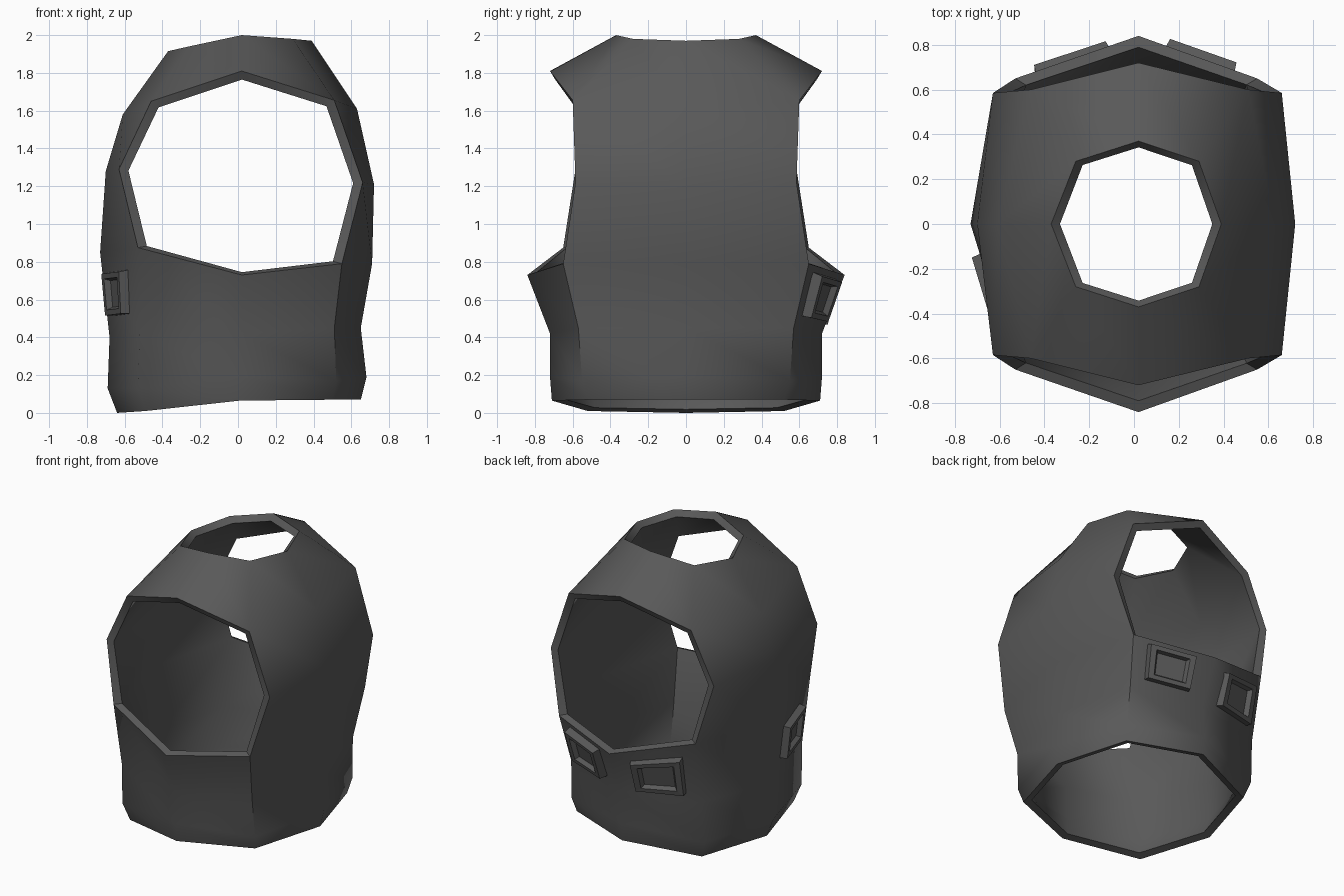
import bpy, bmesh
from mathutils import Vector

if "Cube" in bpy.data.objects:
    bpy.data.objects.remove(bpy.data.objects["Cube"])

mat = bpy.data.materials.new("dark grey fabric")
mat.diffuse_color = (0.1, 0.1, 0.1, 1)
mat.use_nodes = True
mat.node_tree.nodes["Principled BSDF"].inputs["Base Color"].default_value = mat.diffuse_color


def make(name, verts, faces):
    me = bpy.data.meshes.new(name)
    me.from_pydata([tuple(v) for v in verts], [], faces)
    ob = bpy.data.objects.new(name, me)
    bpy.context.collection.objects.link(ob)
    me.materials.append(mat)
    bpy.ops.object.select_all(action='DESELECT')
    ob.select_set(True)
    bpy.context.view_layer.objects.active = ob
    return ob


# Each level: right middle, right corner, tip (under/over arm), left corner, left middle
levels = [
    [(.39, 0, 1.97), (.29, .28, 1.98), (.02, .37, 2.0), (-.26, .28, 1.94), (-.37, 0, 1.915)],   # neck
    [(.63, 0, 1.61), (.51, .60, 1.655), (.02, .72, 1.81), (-.46, .60, 1.65), (-.61, 0, 1.58)],  # shoulder
    [(.72, 0, 1.21), (.66, .585, 1.22), None, (-.63, .585, 1.29), (-.70, 0, 1.28)],             # chest
    [(.71, 0, .79), (.55, .65, .79), (.02, .84, .73), (-.53, .65, .875), (-.73, 0, .85)],       # under arm
    [(.65, 0, .45), (.51, .57, .45), (.02, .72, .42), (-.52, .57, .42), (-.68, 0, .40)],        # waist
    [(.68, 0, .19), (.52, .55, .17), (.01, .72, .19), (-.53, .55, .13), (-.69, 0, .13)],        # hip
    [(.65, 0, .07), (.50, .52, .07), (.01, .71, .065), (-.49, .52, .01), (-.64, 0, .0)],        # hem
]


def ring(level):
    mirrored = [p and (p[0], -p[1], p[2]) for p in level[3:0:-1]]
    return level + mirrored


# Vest shell: bridge the rings, leaving the arm holes open
rings = [ring(l) for l in levels]
verts, index, faces = [], {}, []
for r, pts in enumerate(rings):
    for i, p in enumerate(pts):
        if p:
            index[r, i] = len(verts)
            verts.append(p)
for r in range(len(rings) - 1):
    for i in range(8):
        j = (i + 1) % 8
        keys = [(r, i), (r + 1, i), (r + 1, j), (r, j)]
        if all(k in index for k in keys):
            faces.append([index[k] for k in keys])
vest = make("vest_shell", verts, faces)
sol = vest.modifiers.new("thickness", 'SOLIDIFY')
sol.thickness = 0.05
sol.offset = -1
sol.use_even_offset = True
bpy.ops.object.modifier_apply(modifier=sol.name)
bpy.ops.object.shade_smooth_by_angle(angle=0.95)


# Pockets: tapered frames with a recessed middle, laid on a wall panel
def pocket(name, seg, u0, u1, v0, v1, height=0.05):
    a, b = Vector(rings[3][seg]), Vector(rings[3][(seg + 1) % 8])
    d, c = Vector(rings[4][seg]), Vector(rings[4][(seg + 1) % 8])
    n = (c - a).cross(b - d).normalized()
    if n.dot(Vector((a.x + c.x, a.y + c.y, 0))) < 0:
        n = -n

    def loop(inset, h):
        out = []
        for u, v, su, sv in ((u0, v0, 1, 1), (u0, v1, 1, -1), (u1, v1, -1, -1), (u1, v0, -1, 1)):
            u += su * inset * (u1 - u0)
            v += sv * inset * (v1 - v0)
            p = a.lerp(b, u).lerp(d.lerp(c, u), v)
            out.append(p + n * h)
        return out

    vs = loop(0, -.02) + loop(.03, height) + loop(.15, height) + loop(.2, height - .03)
    fs = [[k * 4 + i, k * 4 + 4 + i, k * 4 + 4 + (i + 1) % 4, k * 4 + (i + 1) % 4]
          for k in range(3) for i in range(4)]
    fs += [[0, 1, 2, 3], [12, 13, 14, 15]]
    ob = make(name, vs, fs)
    bm = bmesh.new()
    bm.from_mesh(ob.data)
    bmesh.ops.recalc_face_normals(bm, faces=bm.faces)
    bm.to_mesh(ob.data)
    bm.free()


pocket("back_right_pocket", 1, .18, .78, .1, .8)
pocket("back_left_pocket", 2, .22, .84, .2, .85)
pocket("front_left_pocket", 4, .2, .72, .24, .76)
